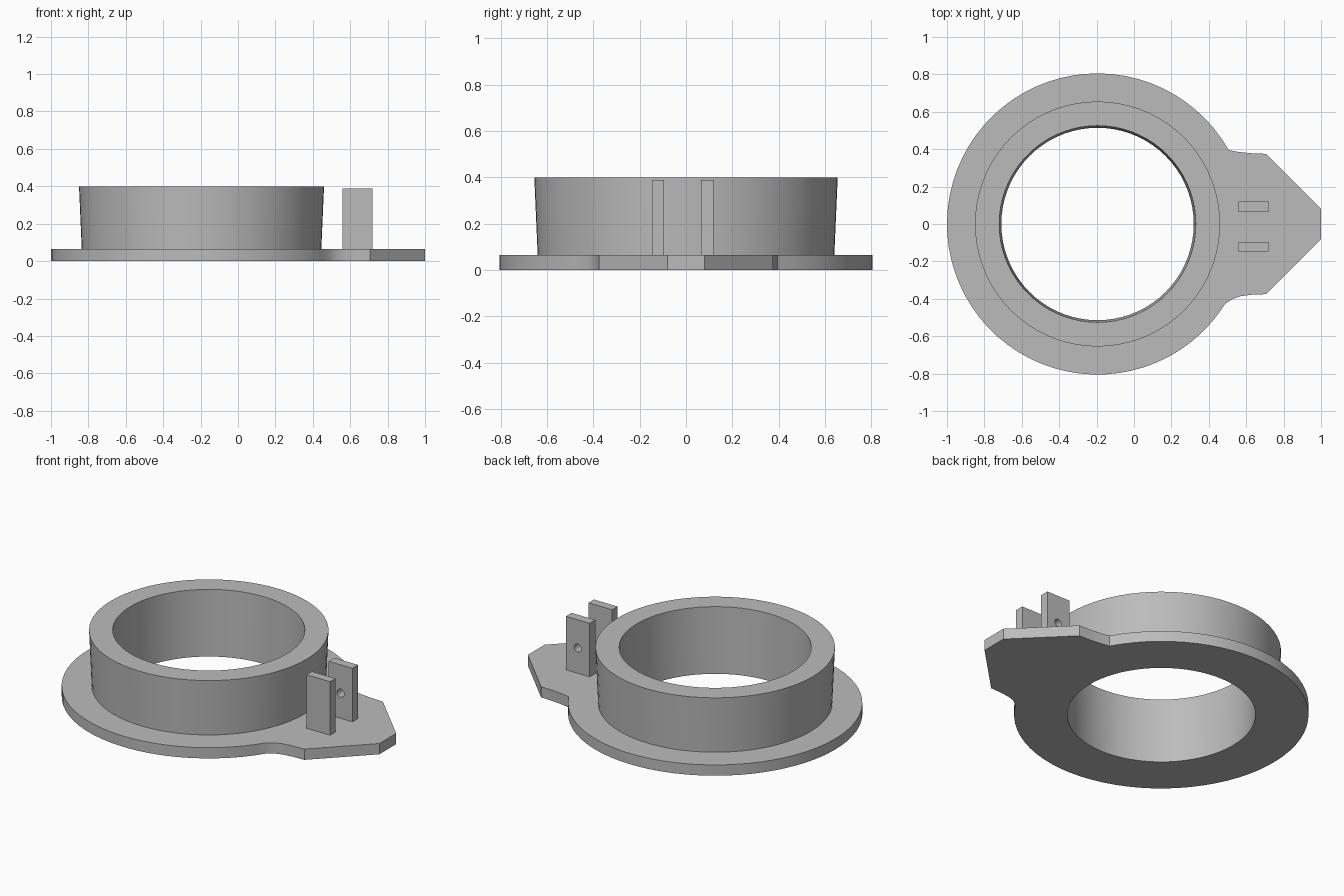
import bpy, bmesh
from math import cos, sin, pi, atan2, radians

default = bpy.data.objects.get("Cube")
if default:
    bpy.data.objects.remove(default, do_unlink=True)

RING_X = -0.195      # centre of the ring
FLANGE_R = 0.805
FLANGE_Z = 0.065
TOP_Z = 0.4
SEGMENTS = 72

grey = bpy.data.materials.new("plain grey")
grey.use_nodes = True
colour = (0.5, 0.5, 0.5, 1)
grey.diffuse_color = colour
grey.node_tree.nodes["Principled BSDF"].inputs["Base Color"].default_value = colour


def add_object(name, bm):
    bmesh.ops.recalc_face_normals(bm, faces=bm.faces)
    mesh = bpy.data.meshes.new(name)
    bm.to_mesh(mesh)
    bm.free()
    mesh.materials.append(grey)
    obj = bpy.data.objects.new(name, mesh)
    bpy.context.collection.objects.link(obj)
    return obj


def prism(name, outline, z0, z1):
    bm = bmesh.new()
    face = bm.faces.new([bm.verts.new((x, y, z0)) for x, y in outline])
    grown = bmesh.ops.extrude_face_region(bm, geom=[face])["geom"]
    verts = [v for v in grown if isinstance(v, bmesh.types.BMVert)]
    bmesh.ops.translate(bm, verts=verts, vec=(0, 0, z1 - z0))
    return add_object(name, bm)


def cone(name, r0, r1, z0, z1):
    bm = bmesh.new()
    bmesh.ops.create_cone(bm, cap_ends=True, segments=SEGMENTS,
                          radius1=r0, radius2=r1, depth=z1 - z0)
    bmesh.ops.translate(bm, verts=bm.verts, vec=(RING_X, 0, (z0 + z1) / 2))
    return add_object(name, bm)


def combine(target, tool, operation):
    tool.hide_render = True
    mod = target.modifiers.new(operation.title(), "BOOLEAN")
    mod.operation, mod.solver, mod.object = operation, "EXACT", tool
    bpy.context.view_layer.objects.active = target
    bpy.ops.object.modifier_apply(modifier=mod.name)
    bpy.data.objects.remove(tool, do_unlink=True)


def smooth(obj):
    bpy.ops.object.select_all(action="DESELECT")
    obj.select_set(True)
    bpy.context.view_layer.objects.active = obj
    bpy.ops.object.shade_smooth_by_angle(angle=radians(30))


# Flange outline: pointed tab with curved shoulders, then the round rim
shoulder_right = [(0.53, -0.399), (0.57, -0.386), (0.63, -0.378), (0.705, -0.375)]
shoulder_left = [(0.705, 0.375), (0.63, 0.378), (0.56, 0.385)]
tab = shoulder_right + [(1, -0.08), (1, 0.08)] + shoulder_left
start = atan2(0.395, 0.7)
end = 2 * pi - atan2(0.425, 0.68)
angles = [start + (end - start) * i / 60 for i in range(61)]
rim = [(RING_X + FLANGE_R * cos(a), FLANGE_R * sin(a)) for a in angles]
body = prism("flanged_ring", tab + rim, 0, FLANGE_Z)

# Flared collar joined to the flange, with a slightly tapered bore
combine(body, cone("collar", 0.638, 0.655, 0.01, TOP_Z), "UNION")
combine(body, cone("bore", 0.513, 0.527, -0.05, TOP_Z + 0.05), "DIFFERENCE")
smooth(body)

# Upright lugs on the tab
lugs = {}
for side, y0, y1 in (("right", -0.147, -0.095), ("left", 0.065, 0.119)):
    corners = [(0.56, y0), (0.718, y0), (0.718, y1), (0.56, y1)]
    lugs[side] = prism(side + "_lug", corners, FLANGE_Z, 0.388)

# Pin hole through the left lug
bpy.ops.mesh.primitive_cylinder_add(vertices=24, radius=0.024, depth=0.12,
                                    location=(0.64, 0.092, 0.217),
                                    rotation=(pi / 2, 0, 0))
pin = bpy.context.object
pin.data.materials.append(grey)
combine(lugs["left"], pin, "DIFFERENCE")
smooth(lugs["left"])
